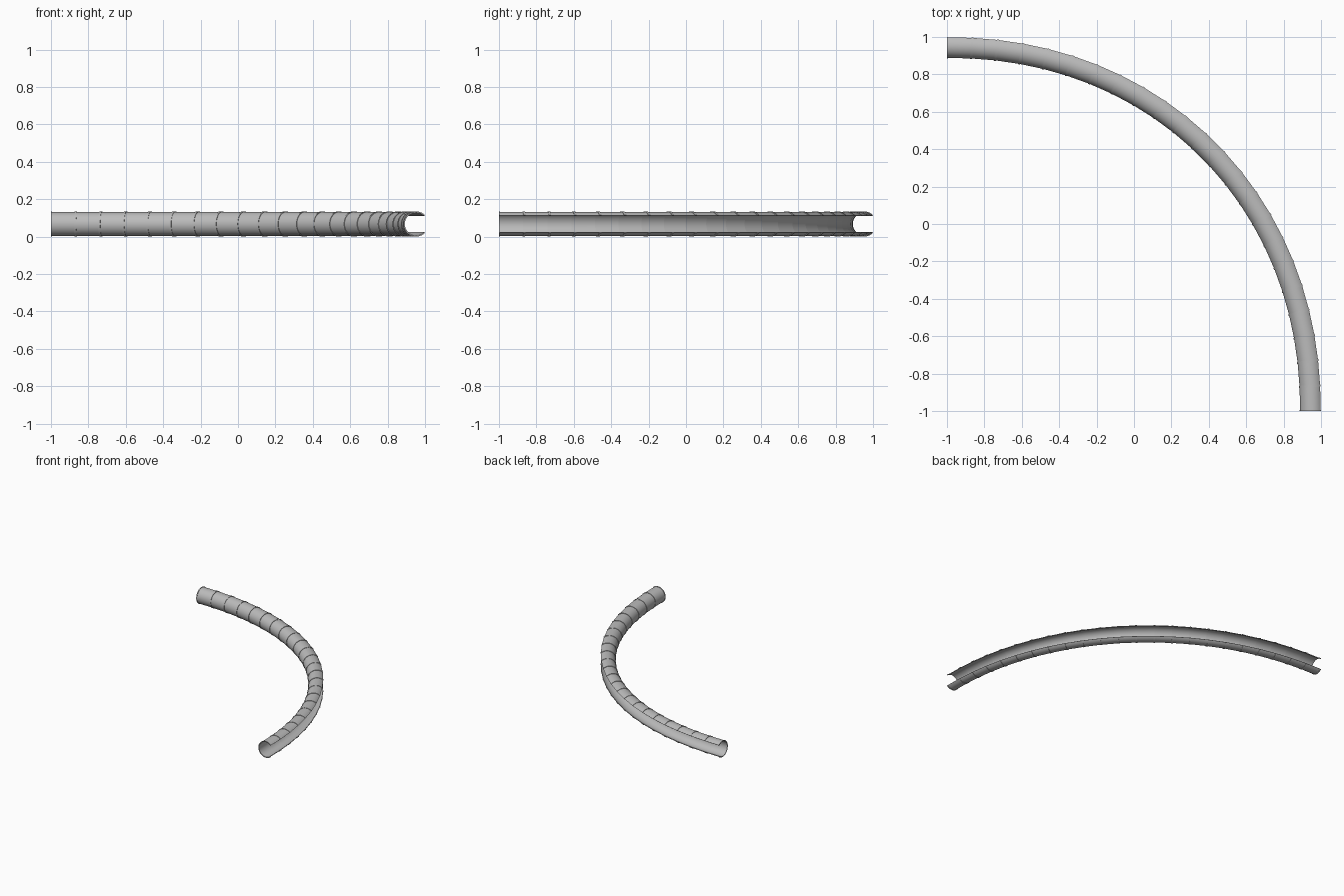
import bpy
import bmesh
from math import sin, cos, pi, radians
from mathutils import Vector

SEGMENTS = 23
SIDES = 30           # facets around the open C-shaped section
WALL = 0.004
TUBE_R = 0.0645
COLLAR_R = 0.0675
COLLAR_HALF = 0.006  # half width along the path
PATH_R = 1.9525

cube = bpy.data.objects.get("Cube")
if cube:
    bpy.data.objects.remove(cube, do_unlink=True)

grey = bpy.data.materials.new("plain_grey")
grey.use_nodes = True
colour = (0.5, 0.5, 0.5, 1)
grey.diffuse_color = colour
grey.node_tree.nodes["Principled BSDF"].inputs["Base Color"].default_value = colour


def section(angle, radius):
    """C-shaped ring of points, open toward the outside of the bend."""
    out = Vector((sin(angle), cos(angle), 0))
    bulge = 0.032 * max(sin(2 * angle), 0) ** 1.5
    centre = Vector((-1, -1, COLLAR_R)) + out * (PATH_R + bulge)
    points = []
    for i in range(SIDES + 1):
        a = radians(45 + 270 * i / SIDES)
        points.append(centre + out * radius * cos(a) + Vector((0, 0, radius * sin(a))))
    return points


def c_shell(name, start, end, radius):
    """Thin open shell between two angles of the bend."""
    bm = bmesh.new()
    # corners of the wall: outer start, outer end, inner end, inner start
    corners = [(start, radius), (end, radius), (end, radius - WALL), (start, radius - WALL)]
    rows = [[bm.verts.new(p) for p in section(a, r)] for a, r in corners]
    for k in range(4):
        a, b = rows[k], rows[(k + 1) % 4]
        for i in range(SIDES):
            bm.faces.new((a[i], b[i], b[i + 1], a[i + 1]))
    for i in (0, SIDES):
        bm.faces.new([row[i] for row in rows])
    bmesh.ops.recalc_face_normals(bm, faces=bm.faces)
    mesh = bpy.data.meshes.new(name)
    bm.to_mesh(mesh)
    bm.free()
    mesh.materials.append(grey)
    obj = bpy.data.objects.new(name, mesh)
    bpy.context.collection.objects.link(obj)
    obj.select_set(True)
    bpy.context.view_layer.objects.active = obj


bpy.ops.object.select_all(action='DESELECT')
step = pi / 2 / SEGMENTS
half = COLLAR_HALF / PATH_R

# straight tube pieces
for n in range(SEGMENTS):
    c_shell(f"tube_segment_{n + 1}", n * step, (n + 1) * step, TUBE_R)

# raised collars at each joint and at both ends
for n in range(SEGMENTS + 1):
    c_shell(f"joint_collar_{n + 1}", max(n * step - half, 0),
            min(n * step + half, pi / 2), COLLAR_R)

bpy.ops.object.shade_smooth_by_angle(angle=radians(30))
